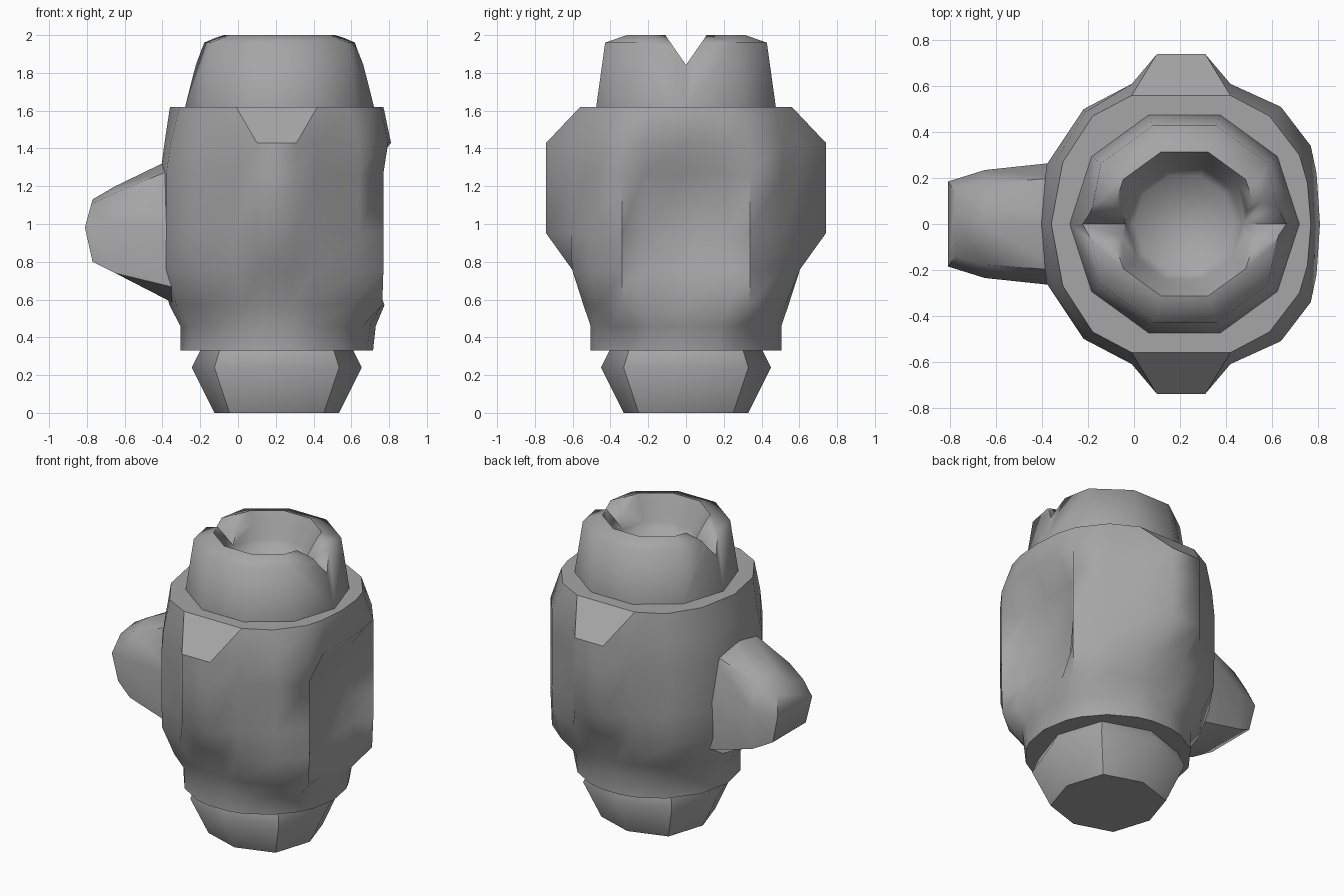
import bpy, bmesh, math
from mathutils import Vector

cube = bpy.data.objects.get("Cube")
if cube:
    bpy.data.objects.remove(cube, do_unlink=True)

grey = bpy.data.materials.new("matte_grey")
GREY = (0.38, 0.38, 0.38, 1)
grey.diffuse_color = GREY
grey.use_nodes = True
grey.node_tree.nodes["Principled BSDF"].inputs["Base Color"].default_value = GREY


def loft(name, rings, caps=None):
    """Skin a stack of closed rings; caps lists index groups for the last end."""
    bm = bmesh.new()
    rows = [[bm.verts.new(p) for p in ring] for ring in rings]
    n = len(rows[0])
    for a, b in zip(rows, rows[1:]):
        for i in range(n):
            j = (i + 1) % n
            bm.faces.new((a[i], a[j], b[j], b[i]))
    bm.faces.new(rows[0])
    for group in caps or [range(n)]:
        bm.faces.new([rows[-1][i] for i in group])
    bmesh.ops.remove_doubles(bm, verts=bm.verts, dist=0.0005)
    bmesh.ops.recalc_face_normals(bm, faces=bm.faces)
    mesh = bpy.data.meshes.new(name)
    bm.to_mesh(mesh)
    bm.free()
    mesh.materials.append(grey)
    obj = bpy.data.objects.new(name, mesh)
    bpy.context.collection.objects.link(obj)
    return obj


def activate(obj):
    bpy.ops.object.select_all(action='DESELECT')
    obj.select_set(True)
    bpy.context.view_layer.objects.active = obj


def smooth(obj, degrees, crease=None):
    """Smooth shading; edges whose two points pass the crease rule stay sharp."""
    activate(obj)
    bpy.ops.object.shade_smooth_by_angle(angle=math.radians(degrees))
    if crease:
        for edge in obj.data.edges:
            if all(crease(obj.data.vertices[v].co) for v in edge.vertices):
                edge.use_edge_sharp = True


def mirrored(half):
    """Close a half outline, whose ends lie on y = 0, across the y axis."""
    return half + [(p[0], -p[1], p[2]) for p in reversed(half[1:-1])]


AXIS = 0.205

# Body: outline at the widest level and at the top rim, right to left
wide = [(.81, 0), (.795, .22), (.77, .34), (.64, .51), (.42, .61), (.31, .74),
        (.10, .74), (-.01, .61), (-.22, .5), (-.38, .26), (-.41, 0)]
rim = [(.77, 0), (.755, .18), (.72, .3), (.59, .47), (.42, .56), (.42, .56),
       (-.01, .56), (-.01, .56), (-.18, .47), (-.31, .27), (-.36, 0)]


def body_ring(z, ridge, shell, panel_side, knob_side, recess=0):
    """Blend each outline point from a round base to the wide outline."""
    blend = ([panel_side] * 3 + [(shell + panel_side) / 2, shell, ridge, ridge, shell]
             + [(shell + knob_side) / 2] + [knob_side] * 2)
    half = []
    for i, ((x, y), t) in enumerate(zip(wide, blend)):
        d = Vector((x - AXIS, y)).normalized() * 0.51
        px = AXIS + d.x + (x - AXIS - d.x) * t
        py = d.y + (y - d.y) * t
        if i < 2:                       # hollow panel on one side
            px -= recess
        half.append((px, py, z))
    return mirrored(half)


body = loft("body", [
    body_ring(.33, 0, 0, 0, 0), body_ring(.46, 0, 0, .15, 0),
    body_ring(.57, .16, .35, .95, .55, .03), body_ring(.76, .42, .95, 1, 1, .1),
    body_ring(.95, 1, 1, 1, 1, .12), body_ring(1.27, 1, 1, 1, 1, .12),
    body_ring(1.43, 1, 1, 1, .8),
    mirrored([(x, y, 1.62) for x, y in rim])])
smooth(body, 62, lambda p: -.02 < p.x < .43 and p.z > 1.4
       and (abs(p.y) > .7 or (p.z > 1.6 and abs(p.y) > .55)))

# Foot: eight-sided tapered plug under the body
def foot_ring(axis_r, corner, z):
    out = []
    for sx, sy in ((1, 0), (1, 1), (0, 1), (-1, 1), (-1, 0), (-1, -1), (0, -1), (1, -1)):
        r = corner if sx and sy else axis_r
        out.append((AXIS + sx * r, sy * r, z))
    return out


foot = loft("foot", [foot_ring(.33, .25, 0), foot_ring(.45, .33, .24),
                     foot_ring(.40, .30, .34)])
smooth(foot, 56, lambda p: abs(abs(p.x - AXIS) - abs(p.y)) < .01)

# Collar: ten-sided cup with a rounded lip and a shallow bowl
def collar_ring(r, z, pinch=1):
    """pinch pulls in the two corners where the notches run."""
    ring = []
    for i in range(10):
        a, k = i * math.tau / 10, r * (1 if i % 5 else pinch)
        ring.append((.22 + k * math.cos(a), k * math.sin(a), z))
    return ring


collar = loft("collar", [
    collar_ring(.5, 1.6), collar_ring(.5, 1.62), collar_ring(.45, 1.96, .92),
    collar_ring(.33, 2.0), collar_ring(.29, 1.92), collar_ring(.255, 1.84),
    collar_ring(.22, 1.78)])

# V-shaped notches across the collar
cutter = loft("notch_cutter", [[(x, 0, 1.842), (x, .165, 2.08), (x, -.165, 2.08)]
                               for x in (-.6, 1.0)])
cutter.hide_render = True
activate(collar)
cut = collar.modifiers.new("notch", 'BOOLEAN')
cut.operation = 'DIFFERENCE'
cut.solver = 'EXACT'
cut.object = cutter
bpy.ops.object.modifier_apply(modifier=cut.name)
bpy.data.objects.remove(cutter, do_unlink=True)
smooth(collar, 65)

# Side knob: tapered stub with a rounded top and a wedge-shaped end
section = [(0, 1), (.75, .85), (1, .1), (.95, -1), (.4, -1)]
section += [(-u, v) for u, v in reversed(section[1:])]


def knob_ring(x, top, low, w, bulge=0, lift=0):
    """lift raises the lower side corners above the underside."""
    mid, h = (top + low) / 2, (top - low) / 2
    return [(x - bulge * (1 - abs(v)), u * w, mid + v * h + (lift if abs(u) == .95 else 0))
            for u, v in section]


knob = loft("side_knob", [knob_ring(-.32, 1.36, .57, .27, lift=.09),
                          knob_ring(-.65, 1.2, .74, .235),
                          knob_ring(-.77, 1.13, .80, .185, .045)],
            caps=[(8, 0, 1), (7, 8, 1, 2), (2, 3, 4, 5, 6, 7)])
smooth(knob, 56)
